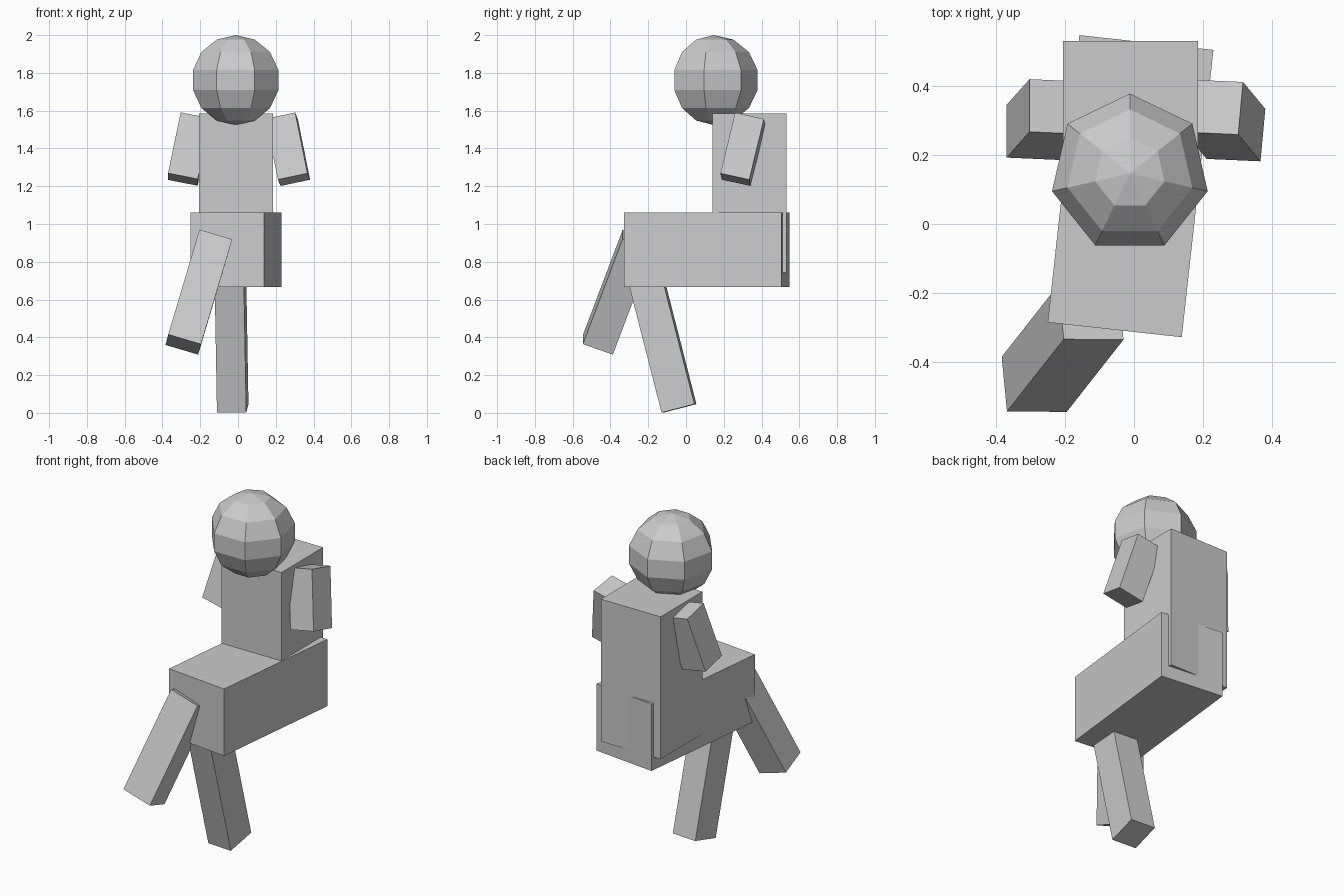
import bpy, math
from mathutils import Vector, Matrix

if "Cube" in bpy.data.objects:
    bpy.data.objects.remove(bpy.data.objects["Cube"])


def box(name, base, size, up=(0, 0, 1), back=(0, 1, 0)):
    """Box whose bottom face is centred on base, extending along up."""
    z = Vector(up).normalized()
    x = Vector(back).cross(z).normalized()
    y = z.cross(x)
    bpy.ops.mesh.primitive_cube_add(size=1)
    ob = bpy.context.object
    ob.name = name
    rot = Matrix((x, y, z)).transposed().to_4x4()
    centre = Vector(base) + z * size[2] / 2
    ob.data.transform(Matrix.Translation(centre) @ rot @ Matrix.Diagonal((*size, 1)))
    return ob


# head: low-poly ball
bpy.ops.mesh.primitive_uv_sphere_add(segments=7, ring_count=7, radius=0.238,
                                     location=(-0.012, 0.147, 1.762))
bpy.context.object.name = "head"

# torso, sunk into the seated thigh block
box("torso", (-0.01, 0.336, 0.742), (0.392, 0.392, 0.843))

# thigh block, turned slightly
a = math.radians(6.3)
box("thighs", (-0.01, 0.11, 0.666), (0.392, 0.84, 0.396),
    back=(math.sin(a), math.cos(a), 0))

# arms
box("left_arm", (-0.292, 0.266, 1.236), (0.16, 0.157, 0.337),
    up=(0.067, 0.075, 0.322), back=(0, 0.153, -0.035))
box("right_arm", (0.2965, 0.262, 1.235), (0.16, 0.157, 0.337),
    up=(-0.065, 0.078, 0.322), back=(0.014, 0.152, -0.034))

# lower legs: one planted, one kicked forward
box("planted_leg", (-0.028, -0.037, 0.024), (0.155, 0.18, 0.7),
    up=(-0.017, -0.248, 0.969), back=(0.068, 0.966, 0.249))
box("raised_leg", (-0.29, -0.466, 0.362), (0.181, 0.169, 0.616),
    up=(0.268, 0.341, 0.901), back=(-0.089, 0.947, -0.325))
